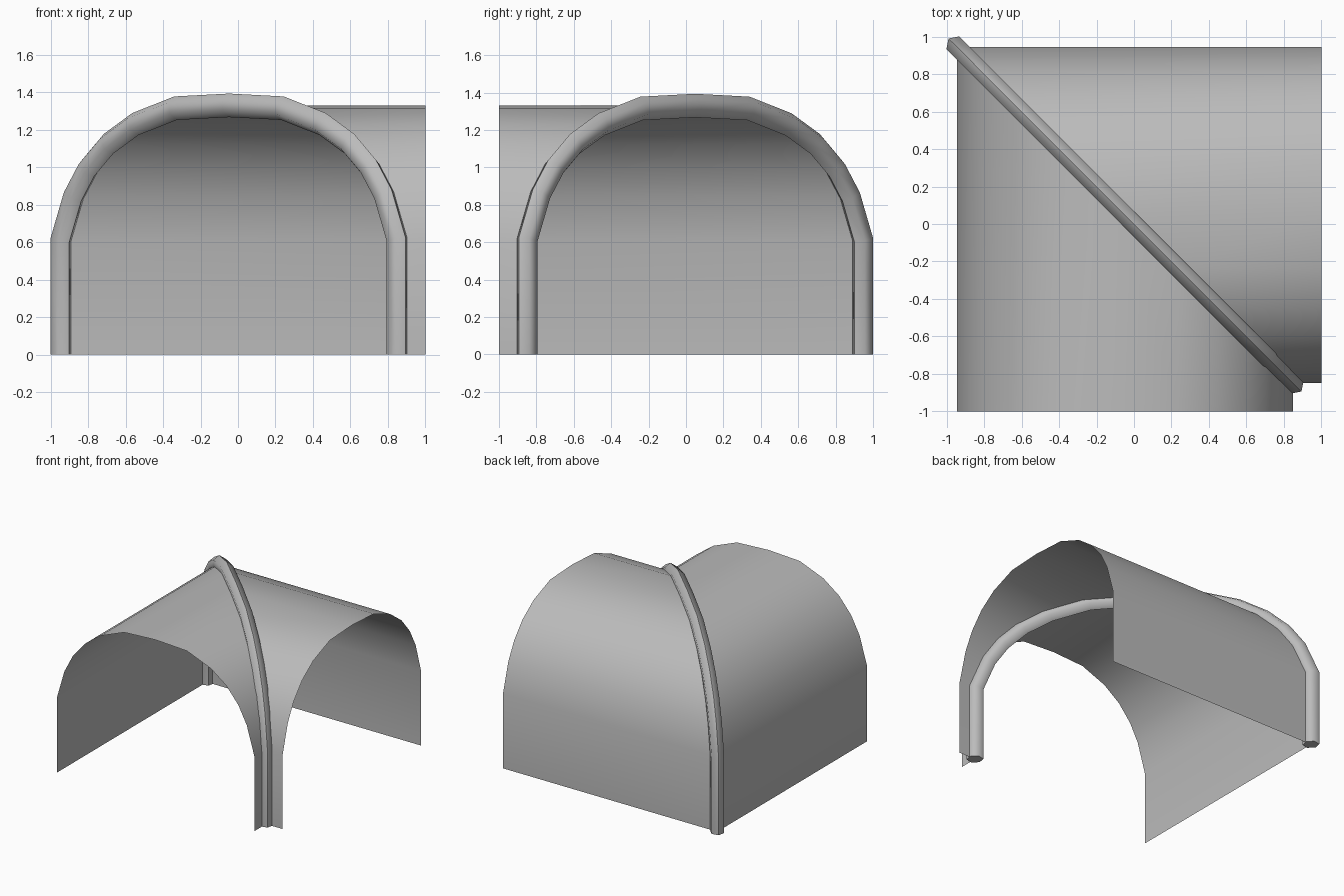
import bpy
import math
from mathutils import Vector

default = bpy.data.objects.get("Cube")
if default:
    bpy.data.objects.remove(default, do_unlink=True)

grey = bpy.data.materials.new("plain grey")
grey.use_nodes = True
grey.diffuse_color = (0.5, 0.5, 0.5, 1)
grey.node_tree.nodes["Principled BSDF"].inputs["Base Color"].default_value = (0.5, 0.5, 0.5, 1)

# Arch profile: distance from the middle and height, from foot to crown
CENTRE = -0.048
half = [(0.897, 0), (0.897, 0.613), (0.828, 0.85), (0.752, 0.995),
        (0.643, 1.125), (0.5, 1.23), (0.285, 1.315), (0, 1.33)]
arch = [(CENTRE - w, z) for w, z in half] + [(CENTRE + w, z) for w, z in half[-2::-1]]


def add_part(name, verts, faces, angle):
    mesh = bpy.data.meshes.new(name)
    mesh.from_pydata(verts, [], faces)
    mesh.materials.append(grey)
    obj = bpy.data.objects.new(name, mesh)
    bpy.context.collection.objects.link(obj)
    bpy.ops.object.select_all(action='DESELECT')
    obj.select_set(True)
    bpy.context.view_layer.objects.active = obj
    bpy.ops.object.shade_smooth_by_angle(angle=math.radians(angle))
    return obj


def vault(name, open_end, flip):
    """Sheet from the open end to the diagonal mitre."""
    verts = [open_end(a, z) for a, z in arch] + [(a, -a, z) for a, z in arch]
    n = len(arch)
    faces = [(i, i + 1, n + i + 1, n + i) for i in range(n - 1)]
    if flip:
        faces = [f[::-1] for f in faces]
    add_part(name, verts, faces, 40)


# Two vault sheets meeting at the mitre
vault("front_vault", lambda a, z: (a, -1, z), True)
vault("side_vault", lambda a, z: (1, -a, z), False)

# Six-sided rib tube following the mitre
SIDES = 6
RADIUS, DEPTH = 0.063, 0.055
along = Vector((1, -1, 0)).normalized()
across = Vector((1, 1, 0)).normalized()
up = Vector((0, 0, 1))
path = [Vector((a, -a, z)) for a, z in arch]
verts, faces = [], []
for i, p in enumerate(path):
    before = (p - path[i - 1]).normalized() if i else up
    after = (path[i + 1] - p).normalized() if i < len(path) - 1 else -up
    tangent = (before + after).normalized()
    outward = up * tangent.dot(along) - along * tangent.dot(up)
    stretch = 1 / max(0.5, tangent.dot(after))
    for k in range(SIDES):
        t = math.tau * k / SIDES
        verts.append(p + outward * (math.cos(t) * RADIUS * stretch)
                     + across * (math.sin(t) * DEPTH))
for i in range(len(path) - 1):
    for k in range(SIDES):
        j = (k + 1) % SIDES
        a, b = i * SIDES, (i + 1) * SIDES
        faces.append((a + k, b + k, b + j, a + j))
faces.append(tuple(range(SIDES)))
faces.append(tuple(range(len(verts) - 1, len(verts) - SIDES - 1, -1)))
add_part("mitre_rib", verts, faces, 65)
